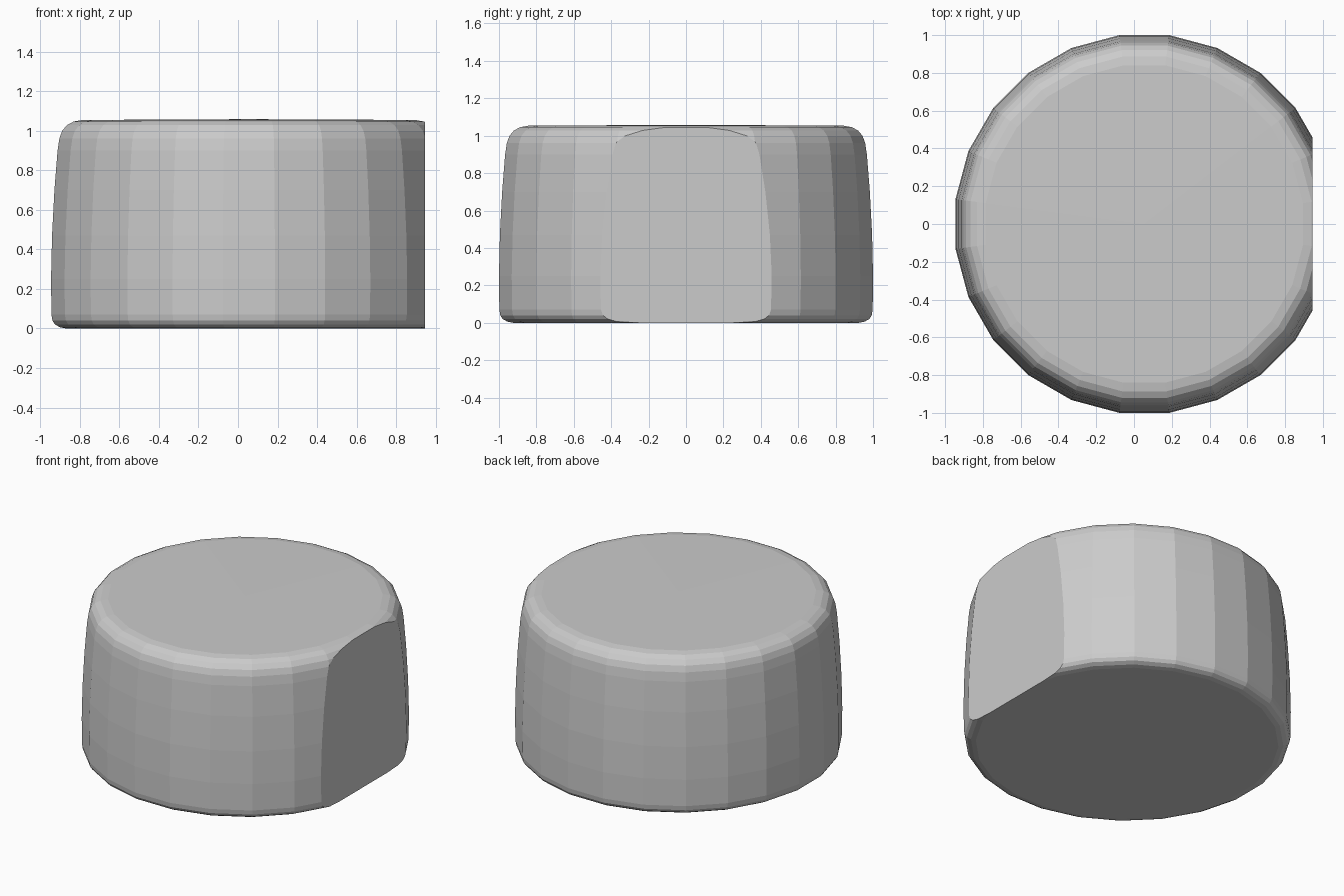
import bpy, bmesh, math

if "Cube" in bpy.data.objects:
    bpy.data.objects.remove(bpy.data.objects["Cube"])

SIDES = 24
CENTRE_X = 0.055
FLAT_X = 0.945

# Profile as (distance to facet middle, height), bottom to top
PROFILE = [(0.925, 0.0), (0.955, 0.006), (0.98, 0.02), (0.993, 0.04), (0.998, 0.07),
           (1.0, 0.25), (0.995, 0.47), (0.983, 0.7), (0.967, 0.9), (0.958, 0.96),
           (0.944, 0.999), (0.92, 1.028), (0.886, 1.046), (0.84, 1.054)]

bm = bmesh.new()
half = math.pi / SIDES

# Faceted barrel wall, with facet middles on the axes
rings = []
for dist, z in PROFILE:
    r = dist / math.cos(half)
    rings.append([bm.verts.new((CENTRE_X + r * math.cos(half * (2 * k + 1)),
                                r * math.sin(half * (2 * k + 1)), z))
                  for k in range(SIDES)])
for lower, upper in zip(rings, rings[1:]):
    for k in range(SIDES):
        n = (k + 1) % SIDES
        bm.faces.new((lower[k], lower[n], upper[n], upper[k]))

# Flat bottom and very slightly domed top
bm.faces.new(rings[0][::-1])
tip = bm.verts.new((CENTRE_X, 0, 1.058))
for k in range(SIDES):
    bm.faces.new((rings[-1][k], rings[-1][(k + 1) % SIDES], tip))

# Flat cut on the right side
cut = bmesh.ops.bisect_plane(bm, geom=bm.verts[:] + bm.edges[:] + bm.faces[:],
                             plane_co=(FLAT_X, 0, 0), plane_no=(1, 0, 0),
                             clear_outer=True)
edges = [e for e in cut["geom_cut"] if isinstance(e, bmesh.types.BMEdge)]
bmesh.ops.contextual_create(bm, geom=edges)
bmesh.ops.recalc_face_normals(bm, faces=bm.faces[:])

mesh = bpy.data.meshes.new("rounded_drum")
bm.to_mesh(mesh)
bm.free()
drum = bpy.data.objects.new("rounded_drum", mesh)
bpy.context.collection.objects.link(drum)
